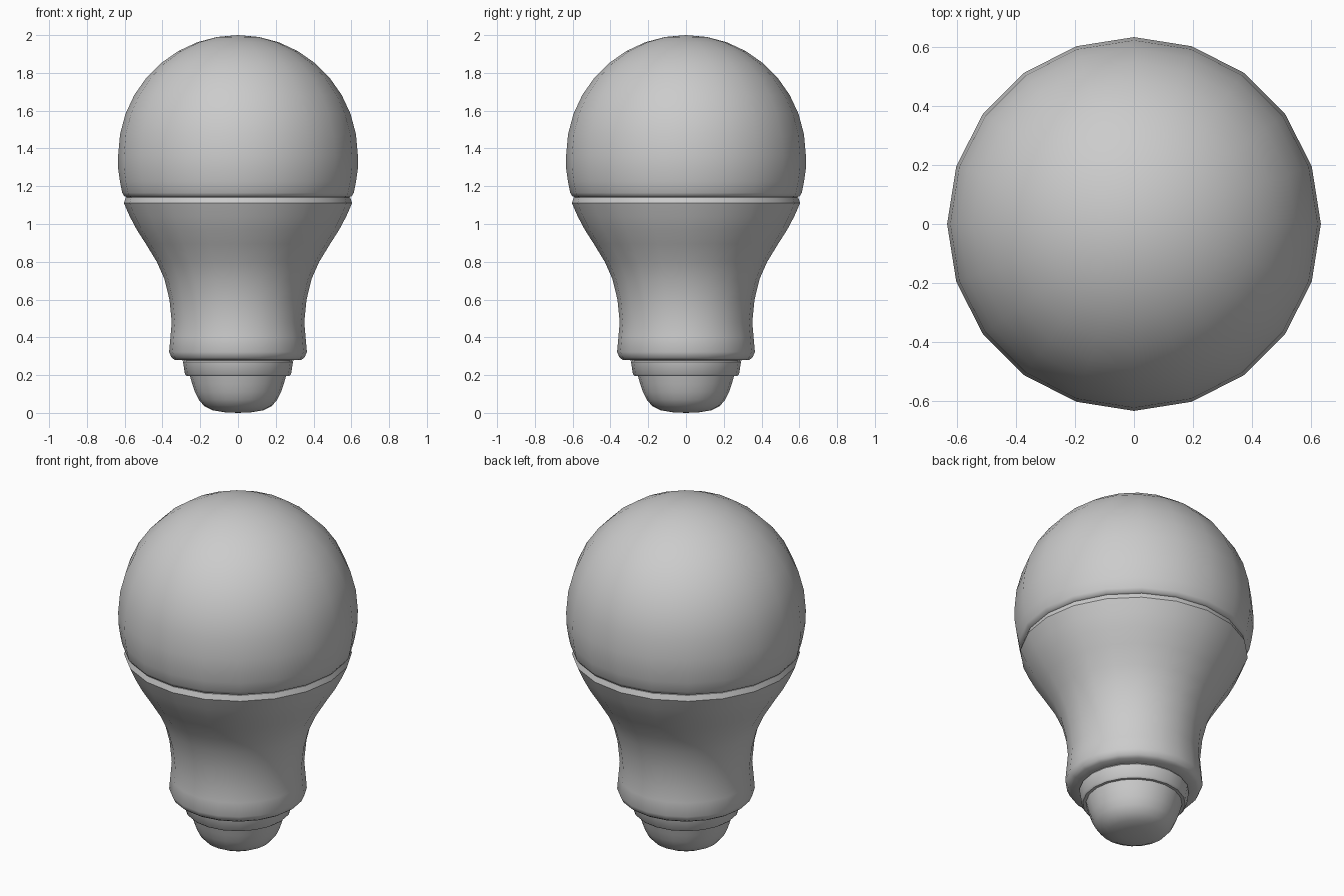
import bpy, bmesh, math

if "Cube" in bpy.data.objects:
    bpy.data.objects.remove(bpy.data.objects["Cube"])

SIDES = 20


def lathe(name, profile, sharp=45):
    """Revolve (radius, z) points around z; a radius of 0 makes a pole."""
    bm = bmesh.new()
    rings = []
    for r, z in profile:
        if r == 0:
            rings.append([bm.verts.new((0, 0, z))] * SIDES)
        else:
            rings.append([bm.verts.new((r * math.cos(math.tau * i / SIDES),
                                        r * math.sin(math.tau * i / SIDES), z))
                          for i in range(SIDES)])
    for a, b in zip(rings, rings[1:]):
        for i in range(SIDES):
            j = (i + 1) % SIDES
            bm.faces.new(list(dict.fromkeys((a[i], a[j], b[j], b[i]))))
    bmesh.ops.recalc_face_normals(bm, faces=bm.faces)
    mesh = bpy.data.meshes.new(name)
    bm.to_mesh(mesh)
    bm.free()
    obj = bpy.data.objects.new(name, mesh)
    bpy.context.collection.objects.link(obj)
    bpy.ops.object.select_all(action='DESELECT')
    obj.select_set(True)
    bpy.context.view_layer.objects.active = obj
    bpy.ops.object.shade_smooth_by_angle(angle=math.radians(sharp))
    return obj


# Glass globe: short tucked lip, then a spherical dome up to the pole
R, CZ = 0.634, 1.366
dome = [(R * math.cos(t), CZ + R * math.sin(t))
        for t in (math.radians(10 * k) for k in range(1, 9))]
lip = [(0.588, 1.143), (0.602, 1.147), (0.613, 1.165), (0.625, 1.225),
       (0.634, 1.29), (0.635, 1.36)]
lathe("globe", lip + dome + [(0, 2.0)])

# Flared housing, convex near the rim, with a rounded lower lip
lathe("housing", [
    (0.285, 0.278), (0.335, 0.281), (0.352, 0.293), (0.365, 0.322),
    (0.358, 0.40), (0.351, 0.48), (0.363, 0.60), (0.390, 0.71),
    (0.430, 0.80), (0.488, 0.895), (0.536, 0.97), (0.573, 1.04),
    (0.604, 1.11), (0.594, 1.14), (0.588, 1.143)], sharp=35)

# Stepped collar under the housing
lathe("collar", [(0.255, 0.197), (0.272, 0.196), (0.281, 0.205),
                 (0.291, 0.270), (0.285, 0.278)])

# Rounded contact cap at the bottom
lathe("contact_cap", [
    (0, 0.0), (0.07, 0.003), (0.135, 0.014), (0.18, 0.037), (0.208, 0.07),
    (0.228, 0.11), (0.243, 0.155), (0.255, 0.197)])

# Plain mid-grey finish on every part
grey = bpy.data.materials.new("grey_finish")
grey.diffuse_color = (0.55, 0.55, 0.55, 1)
grey.use_nodes = True
grey.node_tree.nodes["Principled BSDF"].inputs["Base Color"].default_value = grey.diffuse_color
for obj in bpy.context.collection.objects:
    obj.data.materials.append(grey)
